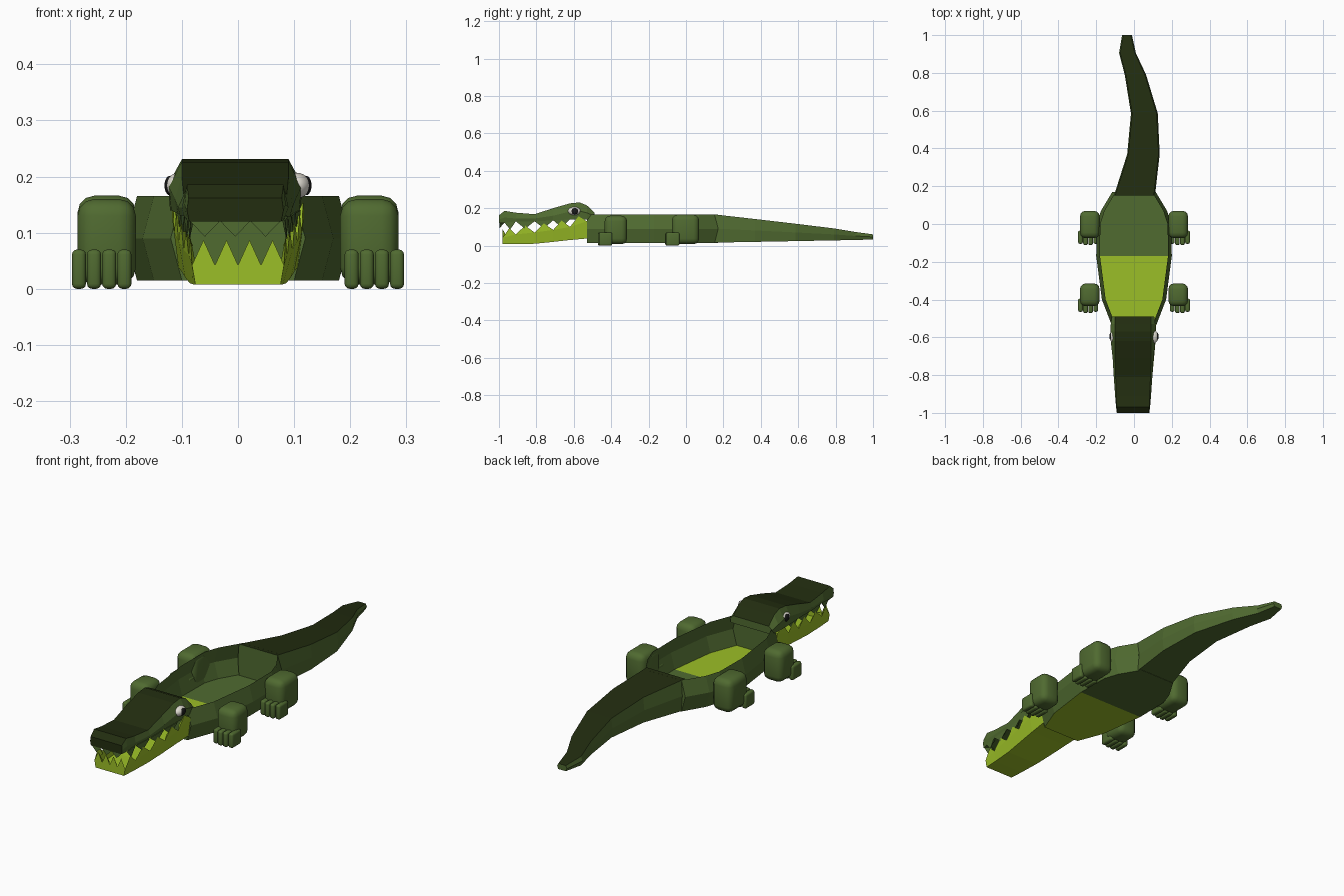
import bpy, bmesh, math
from mathutils import Vector, Matrix

cube = bpy.data.objects.get("Cube")
if cube:
    bpy.data.objects.remove(cube, do_unlink=True)


def material(name, r, g, b):
    m = bpy.data.materials.new(name)
    m.use_nodes = True
    m.diffuse_color = (r, g, b, 1)
    bsdf = next(n for n in m.node_tree.nodes if n.type == 'BSDF_PRINCIPLED')
    bsdf.inputs["Base Color"].default_value = (r, g, b, 1)
    bsdf.inputs["Roughness"].default_value = 0.8
    return m


GREEN = material("scale green", .08, .145, .03)
LIME = material("belly lime", .33, .52, .02)
DARK = material("back dark green", .016, .026, .005)
WHITE = material("eye white", .75, .72, .65)
BLACK = material("pupil black", .01, .01, .01)


def finish(name, bm, mats, rule=None, smooth=False, mirror=False):
    bmesh.ops.recalc_face_normals(bm, faces=bm.faces)
    bm.normal_update()
    for f in bm.faces:
        if rule:
            f.material_index = int(rule(f.normal, f.calc_center_median()))
    mesh = bpy.data.meshes.new(name)
    bm.to_mesh(mesh)
    bm.free()
    ob = bpy.data.objects.new(name, mesh)
    bpy.context.collection.objects.link(ob)
    for m in mats:
        mesh.materials.append(m)
    if smooth:
        bpy.ops.object.select_all(action='DESELECT')
        ob.select_set(True)
        bpy.context.view_layer.objects.active = ob
        bpy.ops.object.shade_smooth_by_angle(angle=math.radians(40))
    if mirror:
        ob.modifiers.new("Mirror", 'MIRROR')
    return ob


def loft(name, rings, mats, rule=None, closed=True, smooth=False):
    """Skin rings of equal length and cap both ends."""
    bm = bmesh.new()
    rows = [[bm.verts.new(p) for p in ring] for ring in rings]
    n = len(rows[0])
    for a, b in zip(rows, rows[1:]):
        for i in range(n if closed else n - 1):
            j = (i + 1) % n
            bm.faces.new((a[i], a[j], b[j], b[i]))
    bm.faces.new(rows[0])
    bm.faces.new(rows[-1])
    return finish(name, bm, mats, rule, smooth)


def teeth(name, bases, rise, mat, mirror):
    """One pointed tooth between each pair of base points."""
    bm = bmesh.new()
    for a, b in zip(bases, bases[1:]):
        a, b = Vector(a), Vector(b)
        mid = (a + b) / 2
        inner = mid + (Vector((0, -.7, mid.z)) - mid).normalized() * .025
        v = [bm.verts.new(p) for p in (a, b, inner, mid + Vector((0, 0, rise)))]
        for tri in ((0, 1, 3), (1, 2, 3), (2, 0, 3), (0, 2, 1)):
            bm.faces.new([v[i] for i in tri])
    finish(name, bm, [mat], mirror=mirror)


# Hollow body: y, half width of rim; the flank bulges at mid height
hull = [(-.53, .10), (-.4, .15), (-.17, .18), (0, .178), (.07, .155), (.17, .095)]
loft("body_shell",
     [[(-w, y, .165), (-w - .02, y, .09), (-w, y, .015),
       (w, y, .015), (w + .02, y, .09), (w, y, .165)] for y, w in hull],
     [GREEN, LIME], lambda n, c: abs(n.z) > .8 and c.y < -.17, closed=False)

# Curved tail: y, left edge, right edge, bottom, top
tail = [(.15, -.1, .105, .016, .167), (.37, -.03, .13, .02, .142),
        (.585, -.01, .12, .024, .117), (.79, -.043, .058, .028, .092),
        (.905, -.073, .004, .03, .073), (1, -.057, -.017, .033, .06)]
loft("tail",
     [[(l, y, t), (l - .006, y, (b + t) / 2), (l, y, b),
       (r, y, b), (r + .006, y, (b + t) / 2), (r, y, t)] for y, l, r, b, t in tail],
     [GREEN, DARK], lambda n, c: n.z > .6)

# Upper head: y, top half width, cheek half width, top, cheek height, lower edge
skull = [(-1, .083, .086, .162, .14, .12), (-.97, .086, .09, .186, .15, .122),
         (-.91, .088, .095, .176, .145, .13), (-.81, .092, .102, .168, .145, .13),
         (-.71, .095, .108, .2, .16, .135), (-.62, .095, .118, .226, .182, .14),
         (-.57, .095, .12, .231, .185, .14), (-.53, .095, .118, .215, .175, .14),
         (-.49, .095, .112, .176, .16, .14)]
OFF = -.005
loft("upper_head",
     [[(OFF - w, y, t), (OFF - m, y, c), (OFF - m + .004, y, b),
       (OFF + m - .004, y, b), (OFF + m, y, c), (OFF + w, y, t)]
      for y, w, m, t, c, b in skull],
     [GREEN, DARK], lambda n, c: n.z > .6 or (n.y < -.6 and c.y < -.9))

# Lower jaw tray: y, top half width, bottom half width, top, bottom
jaw = [(-.98, .082, .076, .042, .008), (-.91, .088, .08, .06, .008),
       (-.81, .097, .086, .07, .01), (-.71, .106, .094, .084, .02),
       (-.62, .114, .1, .1, .03), (-.53, .118, .106, .13, .038)]
loft("lower_jaw",
     [[(-w, y, t), (-v, y, b), (v, y, b), (w, y, t)] for y, w, v, t, b in jaw],
     [LIME], closed=False)

# Pointed teeth along the sides and the front of both jaws
teeth("lower_side_teeth", [(w, y, t) for y, w, v, t, b in jaw], .042, LIME, True)
teeth("lower_front_teeth", [(x * .041, -.98, .042) for x in range(-2, 3)], .045, LIME, False)
teeth("upper_side_teeth", [(m - .006, y, b) for y, w, m, t, c, b in skull[1:6]],
      -.04, GREEN, True)
teeth("upper_front_teeth", [(x * .054 + OFF, -.997, .121) for x in (-1.5, -.5, .5, 1.5)],
      -.028, GREEN, False)


# Eyes with pupils on both cheeks
def ball(name, centre, size, mat):
    bm = bmesh.new()
    bmesh.ops.create_uvsphere(bm, u_segments=20, v_segments=12, radius=1)
    bmesh.ops.transform(bm, verts=bm.verts,
                        matrix=Matrix.Translation(centre) @ Matrix.Diagonal((*size, 1)))
    finish(name, bm, [mat], smooth=True, mirror=True)


ball("eyes", (.104, -.597, .184), (.025, .035, .023), WHITE)
ball("pupils", (.122, -.595, .184), (.009, .019, .017), BLACK)


# Rounded legs with four toes each
def add_block(bm, low, high, radius):
    low, high = Vector(low), Vector(high)
    mat = Matrix.Translation((low + high) / 2) @ Matrix.Diagonal((*(high - low), 1))
    part = bmesh.new()
    bmesh.ops.create_cube(part, size=1, matrix=mat)
    bmesh.ops.bevel(part, geom=part.edges[:], offset=radius, segments=3,
                    profile=.5, affect='EDGES')
    temp = bpy.data.meshes.new("block")
    part.to_mesh(temp)
    part.free()
    bm.from_mesh(temp)
    bpy.data.meshes.remove(temp)


for name, front, back, top in (("front", -.435, -.315, .16), ("rear", -.075, .07, .166)):
    bm = bmesh.new()
    add_block(bm, (.182, front, .008), (.286, back, top), .03)
    finish(name + "_legs", bm, [GREEN], smooth=True, mirror=True)
    bm = bmesh.new()
    for i in range(4):
        x = .19 + i * .027
        reach = front - .03 - .006 * (i in (1, 2))
        add_block(bm, (x, reach, 0), (x + .025, front + .04, .07), .009)
    finish(name + "_toes", bm, [GREEN], smooth=True, mirror=True)
